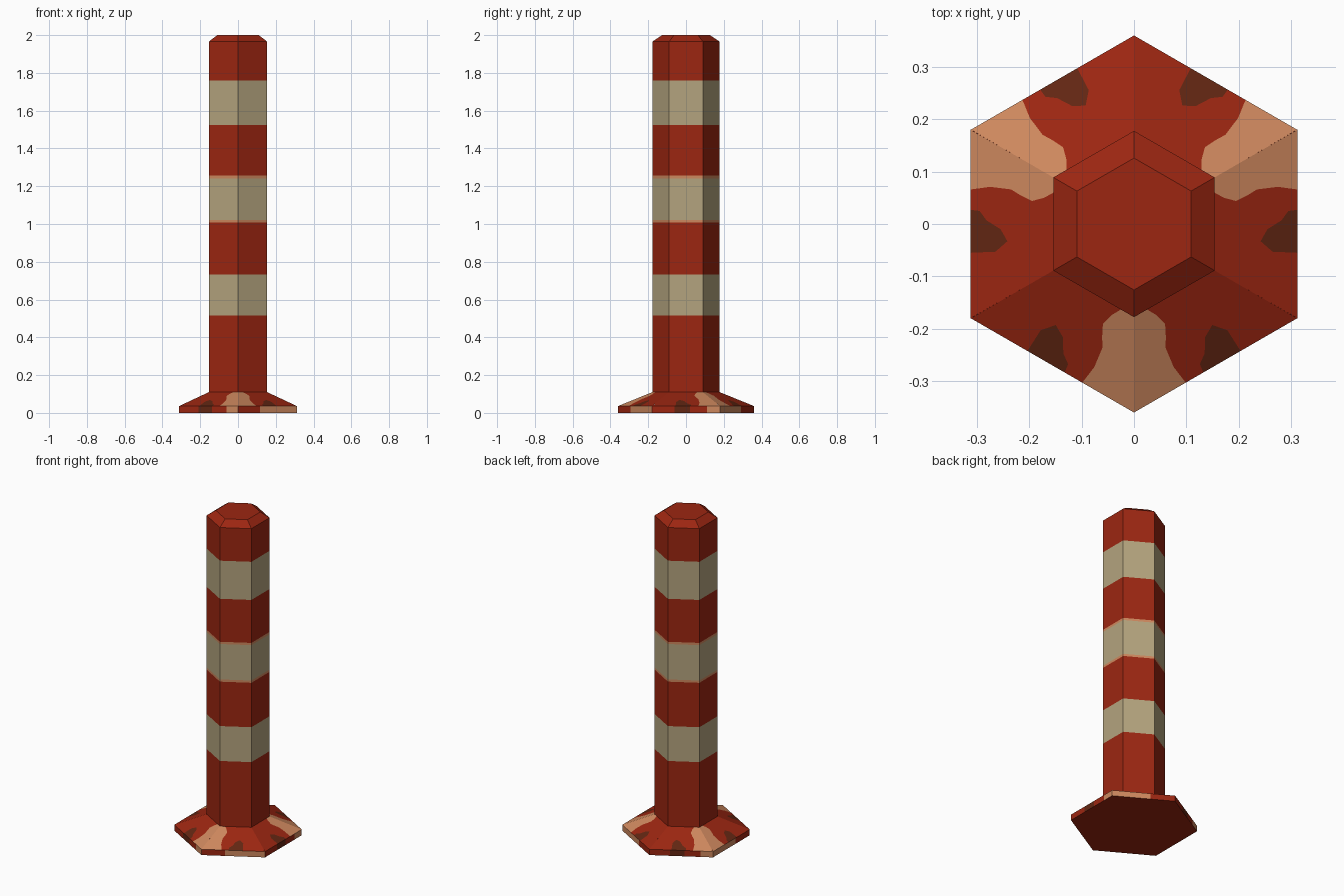
import bpy, bmesh, math
from mathutils import Vector

if "Cube" in bpy.data.objects:
    bpy.data.objects.remove(bpy.data.objects["Cube"])


def srgb(r, g, b):
    def lin(c):
        c /= 255
        return c / 12.92 if c < 0.04045 else ((c + 0.055) / 1.055) ** 2.4
    return (lin(r), lin(g), lin(b), 1)


MATS = []
for name, col in (("red", (156, 38, 17)), ("cream", (180, 164, 126)),
                  ("worn orange", (206, 136, 94)), ("dark brown", (98, 38, 18))):
    m = bpy.data.materials.new(name)
    m.diffuse_color = srgb(*col)
    m.use_nodes = True
    m.node_tree.nodes["Principled BSDF"].inputs["Base Color"].default_value = m.diffuse_color
    MATS.append(m)
RED, CREAM, ORANGE, BROWN = range(4)


def finish(name, bm):
    bmesh.ops.remove_doubles(bm, verts=bm.verts, dist=0.0001)
    bmesh.ops.recalc_face_normals(bm, faces=bm.faces)
    me = bpy.data.meshes.new(name)
    bm.to_mesh(me)
    bm.free()
    for m in MATS:
        me.materials.append(m)
    ob = bpy.data.objects.new(name, me)
    bpy.context.collection.objects.link(ob)
    return ob


def ring(bm, r, z):
    return [bm.verts.new((r * math.cos(math.radians(30 + 60 * i)),
                          r * math.sin(math.radians(30 + 60 * i)), z)) for i in range(6)]


# Hexagonal post: (top height of each band, its colour), closed by a chamfered cap
POST_R, TOP_R = 0.178, 0.126
BANDS = [(0.515, RED), (0.732, CREAM), (1.008, RED), (1.022, ORANGE), (1.242, CREAM),
         (1.256, ORANGE), (1.523, RED), (1.76, CREAM), (1.966, RED), (2.0, RED)]
bm = bmesh.new()
low = ring(bm, POST_R, 0.108)
for z, mat in BANDS:
    high = ring(bm, TOP_R if z == 2.0 else POST_R, z)
    for i in range(6):
        j = (i + 1) % 6
        bm.faces.new((low[i], low[j], high[j], high[i])).material_index = mat
    low = high
bm.faces.new(low)
finish("striped_post", bm)

# Flared hexagonal foot: every side drawn flat as (along edge, distance out)
OUT, INN = 0.312, 0.154          # distance of outer and inner edges from the axis
SO, SI = 0.180, 0.089            # half lengths of those edges
RIM_Z, SLOPE_Z = 0.036, 0.11
worn_edge = [(-0.060, INN), (-0.050, 0.172), (-0.044, 0.195), (-0.055, 0.217),
             (-0.066, 0.235), (-0.071, 0.275), (-0.066, OUT)]
brown_patch = [(-0.027, OUT), (-0.025, 0.295), (-0.007, 0.282), (0.010, 0.255),
               (0.033, 0.242), (0.053, 0.265), (0.055, OUT)]
PATCHES = [
    (ORANGE, [(-SO, OUT), (-SI, INN)] + worn_edge),
    (BROWN, brown_patch),
    (RED, worn_edge + brown_patch + [(SO, OUT), (SI, INN)]),
]
# Rim colours: (end position along the edge, colour)
RIM_A = [(-0.11, ORANGE), (-0.02, RED), (0.062, BROWN), (SO, RED)]
RIM_B = [(0.04, ORANGE), (SO, RED)]
RIM_C = [(-0.047, RED), (SO, ORANGE)]
RIMS = [RIM_A, RIM_B, RIM_A, RIM_B, RIM_A, RIM_C]

bm = bmesh.new()
for k in range(6):
    a = math.radians(60 * k)
    out = Vector((math.cos(a), math.sin(a), 0))
    along = Vector((-math.sin(a), math.cos(a), 0)) * (1 if k % 2 else -1)

    def point(s, v, z):
        return bm.verts.new(out * v + along * s + Vector((0, 0, z)))

    def add(pts, mat):
        f = bm.faces.new([point(*p) for p in pts])
        f.material_index = mat
        f.normal_update()
        return f

    # sloping top with its worn patches
    for mat, poly in PATCHES:
        f = add([(s, v, RIM_Z + (OUT - v) / (OUT - INN) * (SLOPE_Z - RIM_Z))
                 for s, v in poly], mat)
        if f.normal.z < 0:
            f.normal_flip()
    # upright rim
    s0 = -SO
    for s1, mat in RIMS[k]:
        f = add([(s0, OUT, 0), (s1, OUT, 0), (s1, OUT, RIM_Z), (s0, OUT, RIM_Z)], mat)
        if f.normal.dot(out) < 0:
            f.normal_flip()
        s0 = s1
# underside
under = bm.faces.new(ring(bm, OUT / math.cos(math.pi / 6), 0))
under.normal_flip()
me = bpy.data.meshes.new("flared_foot")
bm.to_mesh(me)
bm.free()
for m in MATS:
    me.materials.append(m)
bpy.context.collection.objects.link(bpy.data.objects.new("flared_foot", me))
